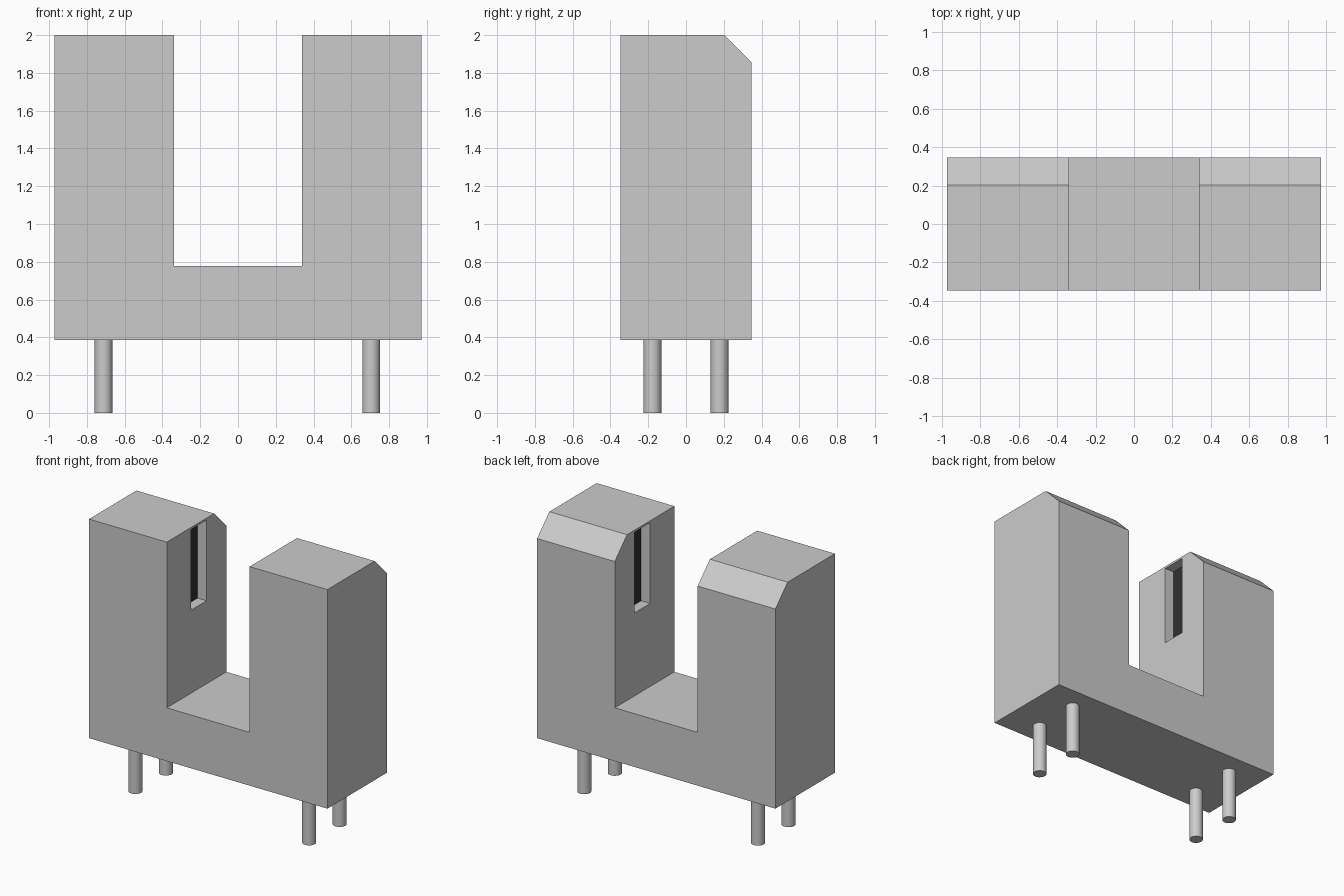
import bpy, bmesh, math
from mathutils import Vector

cube = bpy.data.objects.get("Cube")
if cube:
    bpy.data.objects.remove(cube, do_unlink=True)


def material(name, v):
    m = bpy.data.materials.new(name)
    m.use_nodes = True
    m.diffuse_color = (v, v, v, 1)
    m.node_tree.nodes["Principled BSDF"].inputs["Base Color"].default_value = (v, v, v, 1)
    return m


grey = material("light grey", 0.6)
black = material("black", 0.03)


def make(name, bm, mat):
    bmesh.ops.recalc_face_normals(bm, faces=bm.faces[:])
    mesh = bpy.data.meshes.new(name)
    bm.to_mesh(mesh)
    bm.free()
    mesh.materials.append(mat)
    obj = bpy.data.objects.new(name, mesh)
    bpy.context.scene.collection.objects.link(obj)
    return obj


def box(name, lo, hi, mat):
    bm = bmesh.new()
    bmesh.ops.create_cube(bm, size=1)
    for v in bm.verts:
        v.co = [(a + b) / 2 + c * (b - a) for a, b, c in zip(lo, hi, v.co)]
    return make(name, bm, mat)


W, D, IN = 0.972, 0.347, 0.338        # half width, half depth, half gap
BASE, GAP, TOP = 0.385, 0.778, 2.0    # underside, gap floor, tower top
SLOT_Y, SLOT_Z, DEPTH = (-0.066, 0.118), (1.39, 1.985), 0.078

# U-shaped housing: front outline extruded to the back
bm = bmesh.new()
outline = [(-W, BASE), (W, BASE), (W, TOP), (IN, TOP), (IN, GAP),
           (-IN, GAP), (-IN, TOP), (-W, TOP)]
front = bm.faces.new([bm.verts.new((x, -D, z)) for x, z in outline])
ext = bmesh.ops.extrude_face_region(bm, geom=[front])["geom"]
bmesh.ops.translate(bm, vec=(0, 2 * D, 0),
                    verts=[g for g in ext if isinstance(g, bmesh.types.BMVert)])
# Chamfer along the rear top edges of both towers
top_rear = [e for e in bm.edges
            if all(v.co.z > TOP - 0.01 and v.co.y > D - 0.01 for v in e.verts)]
bmesh.ops.bevel(bm, geom=top_rear, offset=0.143, segments=1, affect='EDGES')
housing = make("housing", bm, grey)

# Sensor slots in the inner tower walls, with a black window at the back
for side, s in (("left", 1), ("right", -1)):
    xs = sorted((s * (IN - 0.05), s * (IN + DEPTH)))
    cutter = box("slot_cutter", (xs[0], SLOT_Y[0], SLOT_Z[0]),
                 (xs[1], SLOT_Y[1], SLOT_Z[1]), grey)
    cutter.hide_render = True
    mod = housing.modifiers.new("slot", 'BOOLEAN')
    mod.operation, mod.solver, mod.object = 'DIFFERENCE', 'EXACT', cutter
    bpy.context.view_layer.objects.active = housing
    bpy.ops.object.modifier_apply(modifier=mod.name)
    bpy.data.objects.remove(cutter, do_unlink=True)
    xs = sorted((s * (IN + DEPTH - 0.004), s * (IN + DEPTH + 0.002)))
    box(side + "_sensor_window", (xs[0], SLOT_Y[0], SLOT_Z[0]),
        (xs[1], SLOT_Y[1], SLOT_Z[1]), black)

# Four round pins under the housing
for side, x in (("left", 0.705), ("right", -0.712)):
    for end, y in (("front", -0.178), ("rear", 0.178)):
        bm = bmesh.new()
        bmesh.ops.create_cone(bm, cap_ends=True, segments=32, radius1=0.047,
                              radius2=0.047, depth=BASE + 0.01)
        bmesh.ops.translate(bm, verts=bm.verts[:], vec=(x, y, (BASE + 0.01) / 2))
        pin = make(f"{end}_{side}_pin", bm, grey)
        bpy.ops.object.select_all(action='DESELECT')
        pin.select_set(True)
        bpy.context.view_layer.objects.active = pin
        bpy.ops.object.shade_smooth_by_angle(angle=math.radians(35))
